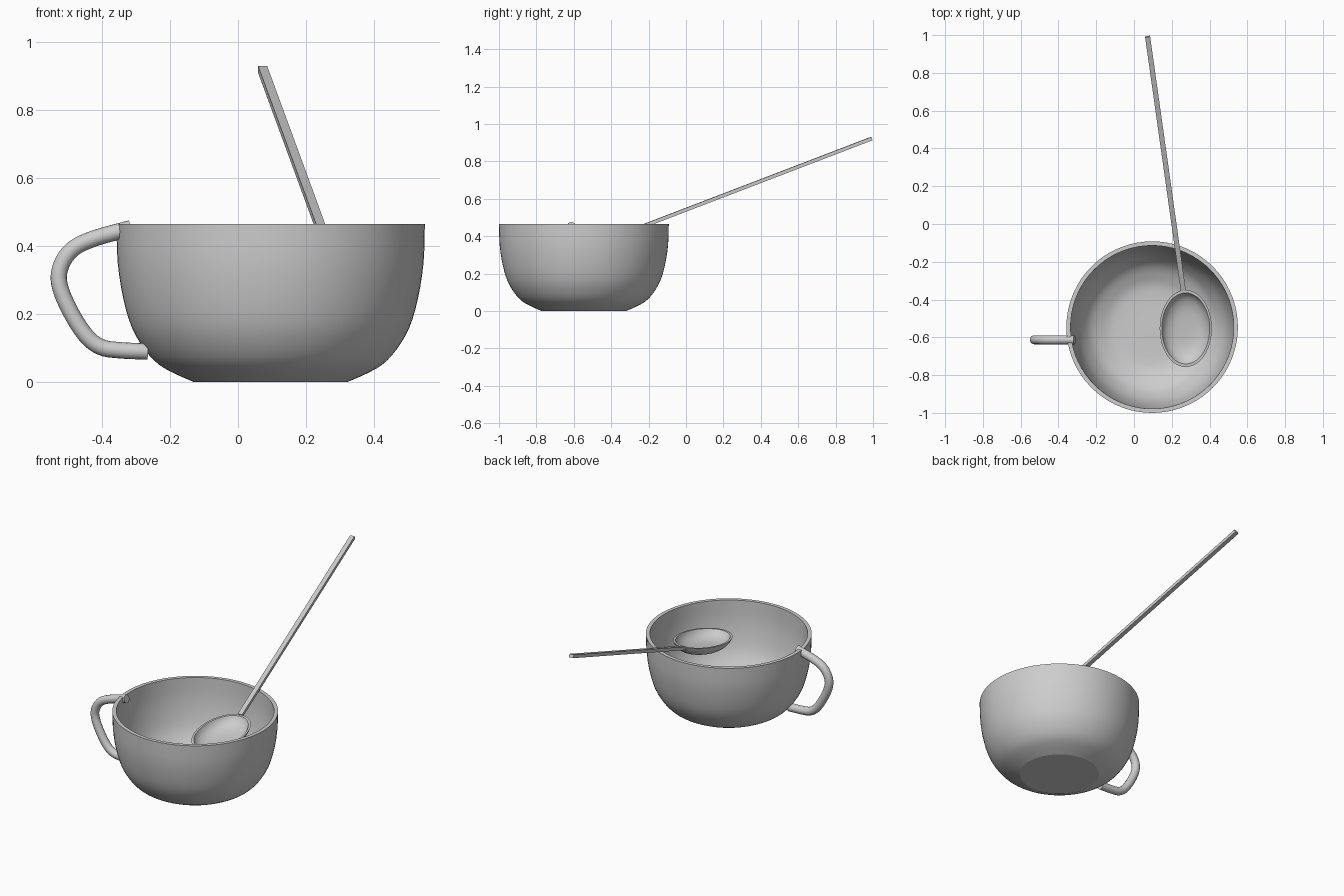
import bpy, bmesh, math
from mathutils import Vector, Matrix

if "Cube" in bpy.data.objects:
    bpy.data.objects.remove(bpy.data.objects["Cube"])

grey = bpy.data.materials.new("plain grey")
grey.diffuse_color = (0.61, 0.61, 0.61, 1)
grey.use_nodes = True
grey.node_tree.nodes["Principled BSDF"].inputs["Base Color"].default_value = grey.diffuse_color


def finish(name, bm, angle):
    bmesh.ops.recalc_face_normals(bm, faces=bm.faces)
    me = bpy.data.meshes.new(name)
    bm.to_mesh(me)
    bm.free()
    ob = bpy.data.objects.new(name, me)
    bpy.context.collection.objects.link(ob)
    me.materials.append(grey)
    bpy.ops.object.select_all(action='DESELECT')
    ob.select_set(True)
    bpy.context.view_layer.objects.active = ob
    bpy.ops.object.shade_smooth_by_angle(angle=math.radians(angle))
    return ob


def smooth_path(pts, steps):
    """Catmull-Rom curve through the points."""
    p = [Vector(q) for q in pts]
    p = [2 * p[0] - p[1]] + p + [2 * p[-1] - p[-2]]
    out = []
    for i in range(1, len(p) - 2):
        a, b, c, d = p[i - 1:i + 3]
        for k in range(steps):
            t = k / steps
            out.append(0.5 * (2 * b + (c - a) * t + (2 * a - 5 * b + 4 * c - d) * t * t
                              + (3 * b - a - 3 * c + d) * t ** 3))
    return out + [p[-2]]


def bridge(bm, rings):
    n = len(rings[0])
    for a, b in zip(rings, rings[1:]):
        for i in range(n):
            j = (i + 1) % n
            bm.faces.new((a[i], a[j], b[j], b[i]))


def lathe(profile, n, matrix):
    """Spin (radius, z) points; the last point is the centre of the inside."""
    bm = bmesh.new()
    rings = [[bm.verts.new((r * math.cos(2 * math.pi * i / n), r * math.sin(2 * math.pi * i / n), z))
              for i in range(n)] for r, z in profile[:-1]]
    bridge(bm, rings)
    bm.faces.new(rings[0])
    tip = bm.verts.new((0, 0, profile[-1][1]))
    for i in range(n):
        bm.faces.new((rings[-1][i], rings[-1][(i + 1) % n], tip))
    bm.transform(matrix)
    return bm


# Cup: outer wall, flat rim, inside at an even wall thickness
outer = [(0.225, 0), (0.28, 0.024), (0.329, 0.052), (0.37, 0.095), (0.408, 0.16), (0.433, 0.243),
         (0.450, 0.35), (0.454, 0.465)]
inner = [(0.432, 0.465), (0.428, 0.353), (0.412, 0.249), (0.389, 0.17), (0.353, 0.108),
         (0.318, 0.071), (0.271, 0.044), (0.22, 0.024), (0.15, 0.018), (0, 0.018)]
prof = smooth_path(outer, 3) + smooth_path(inner, 3)
finish("cup", lathe(prof, 72, Matrix.Translation((0.096, -0.546, 0))), 22)

# Cup handle: round tube in the xz plane
path = smooth_path([(-0.315, 0.453), (-0.42, 0.424), (-0.485, 0.393), (-0.52, 0.345), (-0.526, 0.29),
                    (-0.497, 0.215), (-0.45, 0.14), (-0.405, 0.104), (-0.35, 0.094), (-0.265, 0.09)], 4)
bm = bmesh.new()
rings = []
for i, p in enumerate(path):
    t = (path[min(i + 1, len(path) - 1)] - path[max(i - 1, 0)]).normalized()
    ring = []
    for k in range(16):
        a = 2 * math.pi * k / 16
        u = 0.024 * math.cos(a)
        ring.append(bm.verts.new((p.x - t.y * u, -0.613 + 0.024 * math.sin(a), p.y + t.x * u)))
    rings.append(ring)
bridge(bm, rings)
bm.faces.new(rings[0])
bm.faces.new(rings[-1])
finish("cup_handle", bm, 35)

# Spoon bowl: shallow oval dish with a flattened floor, slightly tilted
out = smooth_path([(0.35, -0.066), (0.6, -0.06), (0.81, -0.043), (0.94, -0.02), (1, 0)], 3)
ins = smooth_path([(0.92, 0), (0.86, -0.017), (0.75, -0.034), (0.56, -0.048), (0.32, -0.054), (0, -0.055)], 3)
place = (Matrix.Translation((0.274, -0.553, 0.385)) @ Matrix.Rotation(math.atan(0.13), 4, 'X')
         @ Matrix.Diagonal((0.138, 0.206, 1, 1)))
finish("spoon_bowl", lathe(out + ins, 48, place), 40)

# Spoon handle: long thin bar rising to the back
a, b = Vector((0.261, -0.352, 0.407)), Vector((0.072, 0.992, 0.922))
d = (b - a).normalized()
side = d.cross(Vector((0, 0, 1))).normalized()
up = side.cross(d)
bm = bmesh.new()
rings = [[bm.verts.new(p + side * sx * 0.0135 + up * sz * 0.0095)
          for sx, sz in ((-1, -1), (1, -1), (1, 1), (-1, 1))] for p in (a, b)]
bridge(bm, rings)
bm.faces.new(rings[0])
bm.faces.new(rings[1])
finish("spoon_handle", bm, 30)
